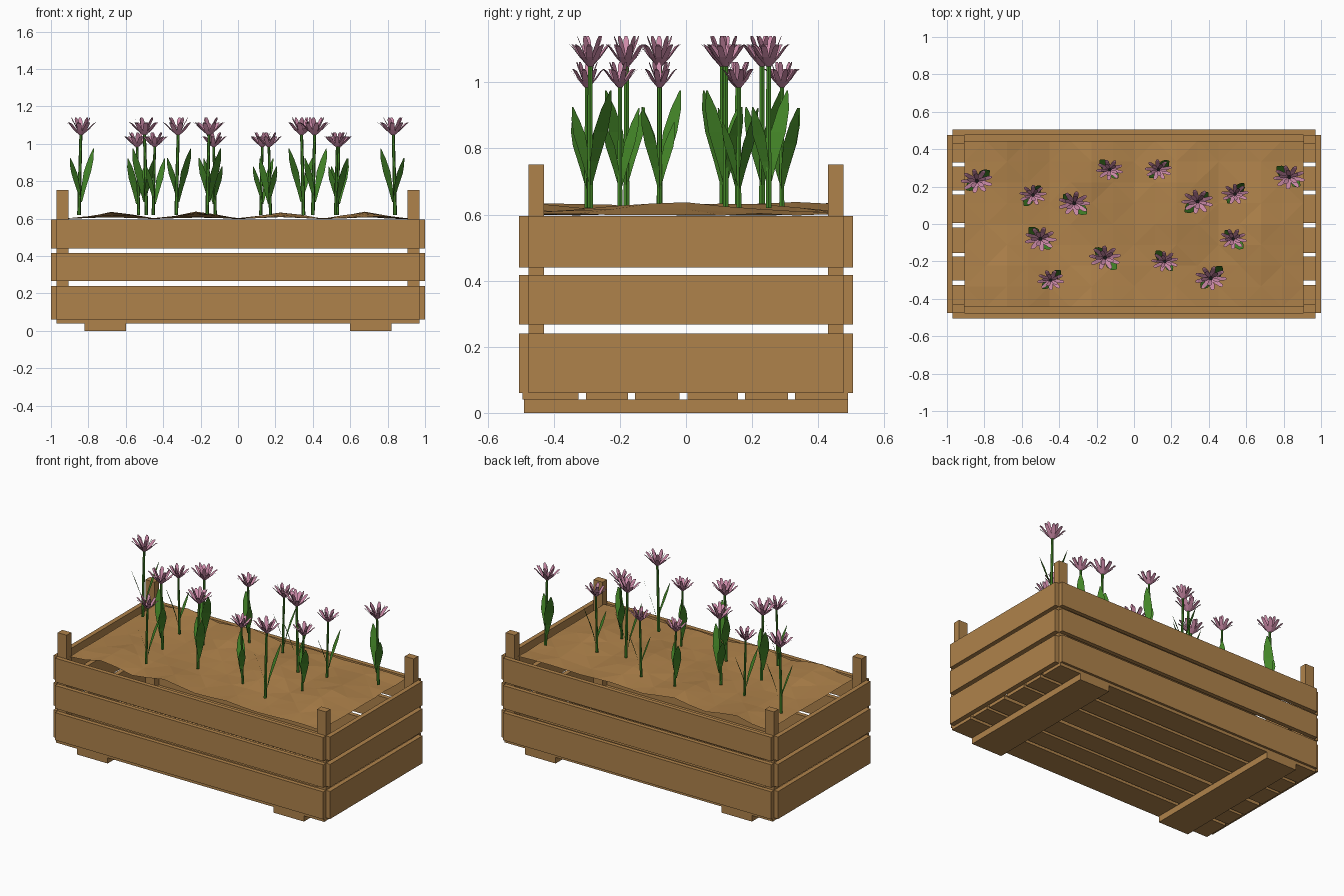
import bpy, math, random
from mathutils import Vector

if "Cube" in bpy.data.objects:
    bpy.data.objects.remove(bpy.data.objects["Cube"])

random.seed(4)


def material(name, rgb):
    m = bpy.data.materials.new(name)
    m.diffuse_color = (*rgb, 1)
    m.use_nodes = True
    m.node_tree.nodes["Principled BSDF"].inputs["Base Color"].default_value = m.diffuse_color
    return m


WOOD = material("warm_brown", (0.43, 0.225, 0.07))
GREEN = material("leaf_green", (0.06, 0.25, 0.022))
PINK = material("petal_pink", (0.62, 0.26, 0.40))
DARK = material("dark_centre", (0.01, 0.01, 0.01))


def mesh_object(name, verts, faces, mat):
    me = bpy.data.meshes.new(name)
    me.from_pydata(verts, [], faces)
    me.materials.append(mat)
    ob = bpy.data.objects.new(name, me)
    bpy.context.collection.objects.link(ob)
    return ob


def box(name, x, y, z):
    v = [(a, b, c) for a in x for b in y for c in z]
    f = [(0, 1, 3, 2), (4, 6, 7, 5), (0, 4, 5, 1), (2, 3, 7, 6), (0, 2, 6, 4), (1, 5, 7, 3)]
    return mesh_object(name, v, f, WOOD)


def span(side, a, b):
    return sorted((side * a, side * b))


# Wall planks, three rows on each side
for z in ((0.06, 0.24), (0.267, 0.417), (0.44, 0.596)):
    for s in (-1, 1):
        box("long_plank", (-0.97, 0.97), span(s, 0.477, 0.505), z)
        box("end_plank", span(s, 0.97, 1.0), (-0.477, 0.477), z)

# Corner posts and feet
for sx in (-1, 1):
    for sy in (-1, 1):
        box("corner_post", span(sx, 0.905, 0.97), span(sy, 0.43, 0.477), (0.06, 0.752))
    box("foot", span(sx, 0.60, 0.82), (-0.49, 0.49), (0, 0.04))

# Floor planks with drainage gaps
for y in ((-0.495, -0.325), (-0.302, -0.175), (-0.155, -0.02),
          (0.005, 0.158), (0.178, 0.308), (0.33, 0.49)):
    box("floor_plank", (-0.97, 0.97), y, (0.04, 0.062))

# Uneven soil surface
NX, NY = 16, 8
verts, faces = [], []
for j in range(NY + 1):
    for i in range(NX + 1):
        x, y = -0.905 + 1.81 * i / NX, -0.445 + 0.89 * j / NY
        ridge = math.sin(math.pi * (x + 0.88) / 0.445) ** 2
        swell = 0.6 + 0.4 * math.sin(7 * y + 3 * x)
        z = 0.597 + 0.036 * ridge * swell + random.uniform(0, 0.006)
        verts.append((x, y, z))
for j in range(NY):
    for i in range(NX):
        a = j * (NX + 1) + i
        b, c, d = a + 1, a + NX + 2, a + NX + 1
        faces += [(a, b, c), (a, c, d)] if (i + j) % 2 else [(a, b, d), (b, c, d)]
mesh_object("soil", verts, faces, WOOD)


def blade(verts, faces, angle, rows):
    """Flat strip leaning outward; rows are (radius, height, half width)."""
    out = Vector((math.cos(angle), math.sin(angle), 0))
    side = Vector((-out.y, out.x, 0))
    n = len(verts)
    for r, z, w in rows:
        p = out * r + Vector((0, 0, z))
        verts += [p - side * w, p + side * w]
    for k in range(len(rows) - 1):
        a = n + 2 * k
        faces.append((a, a + 2, a + 3, a + 1))


def tube(rings, sides=6):
    """Tube through rings of (x, y, z, radius), capped at both ends."""
    v, f = [], []
    for x, y, z, r in rings:
        for k in range(sides):
            t = 2 * math.pi * k / sides
            v.append((x + r * math.cos(t), y + r * math.sin(t), z))
    for q in range(len(rings) - 1):
        for k in range(sides):
            a, b = q * sides + k, q * sides + (k + 1) % sides
            f.append((a, b, b + sides, a + sides))
    f += [tuple(reversed(range(sides))), tuple(range(len(v) - sides, len(v)))]
    return v, f


LONG_LEAF = ((0.004, 0.07, 0.005), (0.018, 0.14, 0.018), (0.045, 0.23, 0.03),
             (0.07, 0.30, 0.022), (0.088, 0.355, 0.003))
SHORT_LEAF = ((0.004, 0.08, 0.005), (0.018, 0.14, 0.016), (0.045, 0.22, 0.025),
              (0.062, 0.265, 0.017), (0.075, 0.305, 0.003))
OUTER_PETAL = ((0.008, 0.428, 0.006), (0.042, 0.457, 0.014), (0.072, 0.487, 0.012), (0.085, 0.494, 0.006))
INNER_PETAL = ((0.007, 0.43, 0.005), (0.028, 0.475, 0.012), (0.046, 0.508, 0.011), (0.052, 0.52, 0.005))


def flower(x, y, size, heading):
    lean = 0.01 if abs(heading) < 90 else -0.01
    a = math.radians(heading)
    # Stem
    parts = [mesh_object("stem", *tube([(-lean, 0, 0, 0.010), (-lean * 0.6, 0, 0.2, 0.009),
                                        (0, 0, 0.432, 0.008)]), GREEN)]
    # Leaves
    v, f = [], []
    blade(v, f, a, LONG_LEAF)
    blade(v, f, a + math.pi, SHORT_LEAF)
    parts.append(mesh_object("leaves", v, f, GREEN))
    # Bloom, slightly oval
    v, f = [], []
    turn = random.uniform(0, 6)
    for k in range(9):
        blade(v, f, turn + 2 * math.pi * k / 9, OUTER_PETAL)
    for k in range(5):
        blade(v, f, turn + 2 * math.pi * (k + 0.25) / 5, INNER_PETAL)
    bloom = mesh_object("petals", [(p.x, p.y * 0.75, p.z) for p in v], f, PINK)
    centre = mesh_object("flower_centre", *tube([(0, 0, 0.43, 0.008), (0, 0, 0.44, 0.011)]), DARK)
    for ob in parts + [bloom, centre]:
        ob.location = (x, y, 0.62)
        ob.scale = (size, size, size)


# Tall flowers: x, y, leaf heading in degrees
for x, y, h in ((-0.84, 0.23, 40), (-0.32, 0.11, -40), (0.34, 0.12, -140), (0.83, 0.25, 140),
                (-0.50, -0.08, 135), (-0.155, -0.18, -45), (0.41, -0.29, 45)):
    flower(x, y, 1.0, h)

# Shorter flowers
for x, y, h in ((-0.54, 0.155, -130), (-0.13, 0.29, 135), (0.13, 0.29, 40), (0.54, 0.16, 50),
                (-0.445, -0.30, 45), (0.165, -0.20, 130), (0.53, -0.08, -45)):
    flower(x, y, 0.85, h)
